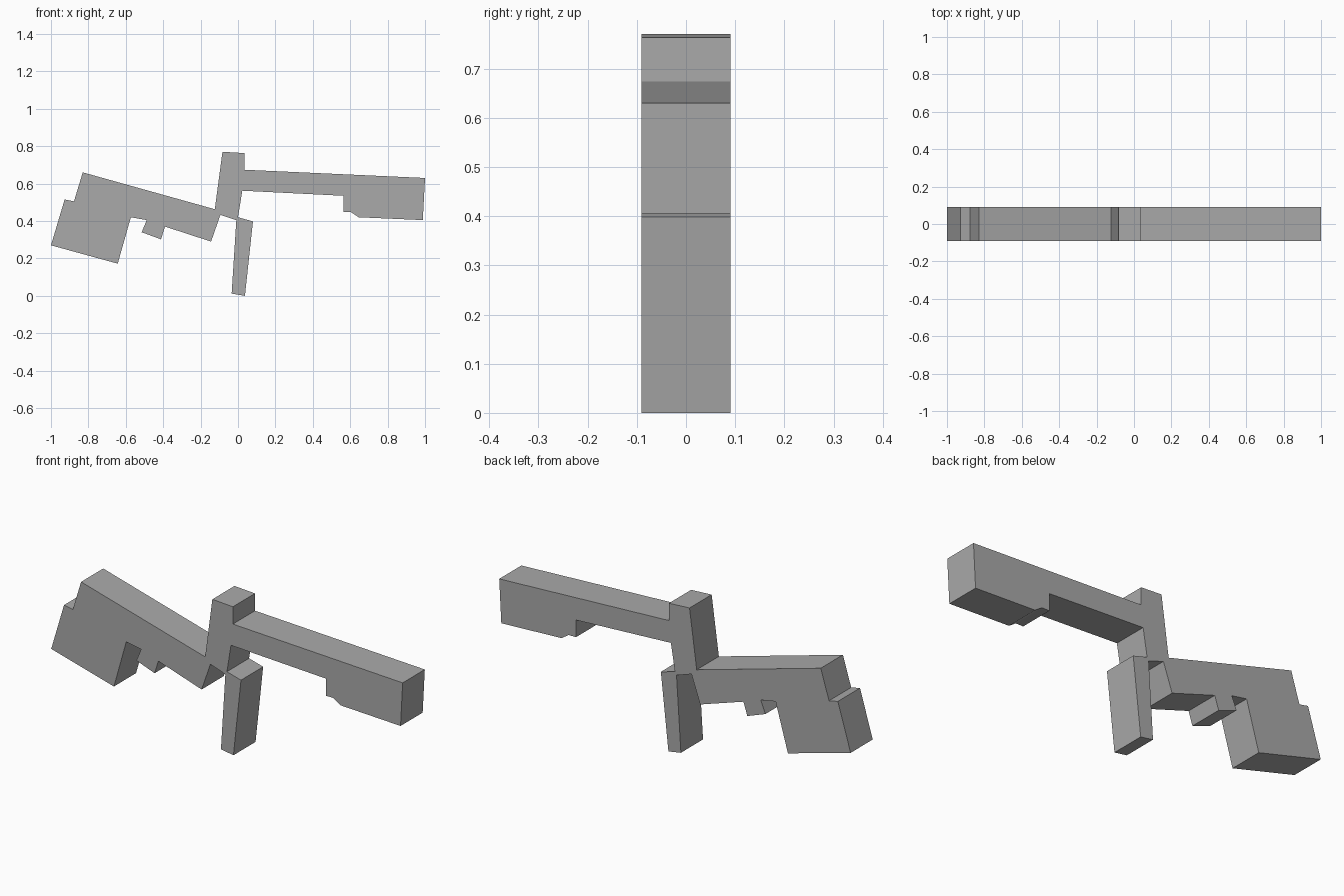
import bpy
import bmesh
from mathutils import Vector

HALF_DEPTH = 0.09


def remove_default_cube():
    cube = bpy.data.objects.get("Cube")
    if cube:
        bpy.data.objects.remove(cube, do_unlink=True)


def make_material(name, color):
    material = bpy.data.materials.new(name)
    material.use_nodes = True
    material.diffuse_color = color
    for node in material.node_tree.nodes:
        if node.type == 'BSDF_PRINCIPLED':
            node.inputs["Base Color"].default_value = color
    return material


def extrude_outline(name, outline, half_depth, material):
    """Fill an outline in the XZ plane and extrude it along Y."""
    bm = bmesh.new()
    front_verts = [bm.verts.new((x, -half_depth, z)) for x, z in outline]
    front_face = bm.faces.new(front_verts)
    extruded = bmesh.ops.extrude_face_region(
        bm, geom=[front_face], use_keep_orig=True)
    back_verts = [item for item in extruded["geom"]
                  if isinstance(item, bmesh.types.BMVert)]
    bmesh.ops.translate(bm, verts=back_verts,
                        vec=Vector((0, half_depth * 2, 0)))
    bmesh.ops.recalc_face_normals(bm, faces=bm.faces)
    mesh = bpy.data.meshes.new(name)
    bm.to_mesh(mesh)
    bm.free()
    mesh.materials.append(material)
    solid = bpy.data.objects.new(name, mesh)
    bpy.context.collection.objects.link(solid)
    return solid


remove_default_cube()
grey = make_material("plain grey", (0.4, 0.4, 0.4, 1))

# Stepped block and top of the sloping left arm
left_arm_top = [(-1, .27), (-.927, .515), (-.877, .505), (-.83, .66),
                (-.124, .463)]

# Raised post between the two arms
centre_post = [(-.083, .77), (.034, .763), (.034, .674)]

# Right arm with the drop block under its far end
right_arm = [(1, .63), (.988, .405), (.645, .42), (.605, .447),
             (.563, .447), (.563, .535), (.023, .562)]

# Leg hanging from the bottom corner of the post
leg = [(0, .42), (.08, .398), (.037, 0), (-.034, .012), (-.009, .404)]

# Notched underside of the left arm
left_arm_underside = [(-.094, .433), (-.144, .29), (-.39, .37), (-.412, .302),
                      (-.515, .34), (-.488, .405), (-.573, .42), (-.643, .172)]

extrude_outline(
    "two_armed_block",
    left_arm_top + centre_post + right_arm + leg + left_arm_underside,
    HALF_DEPTH, grey)
